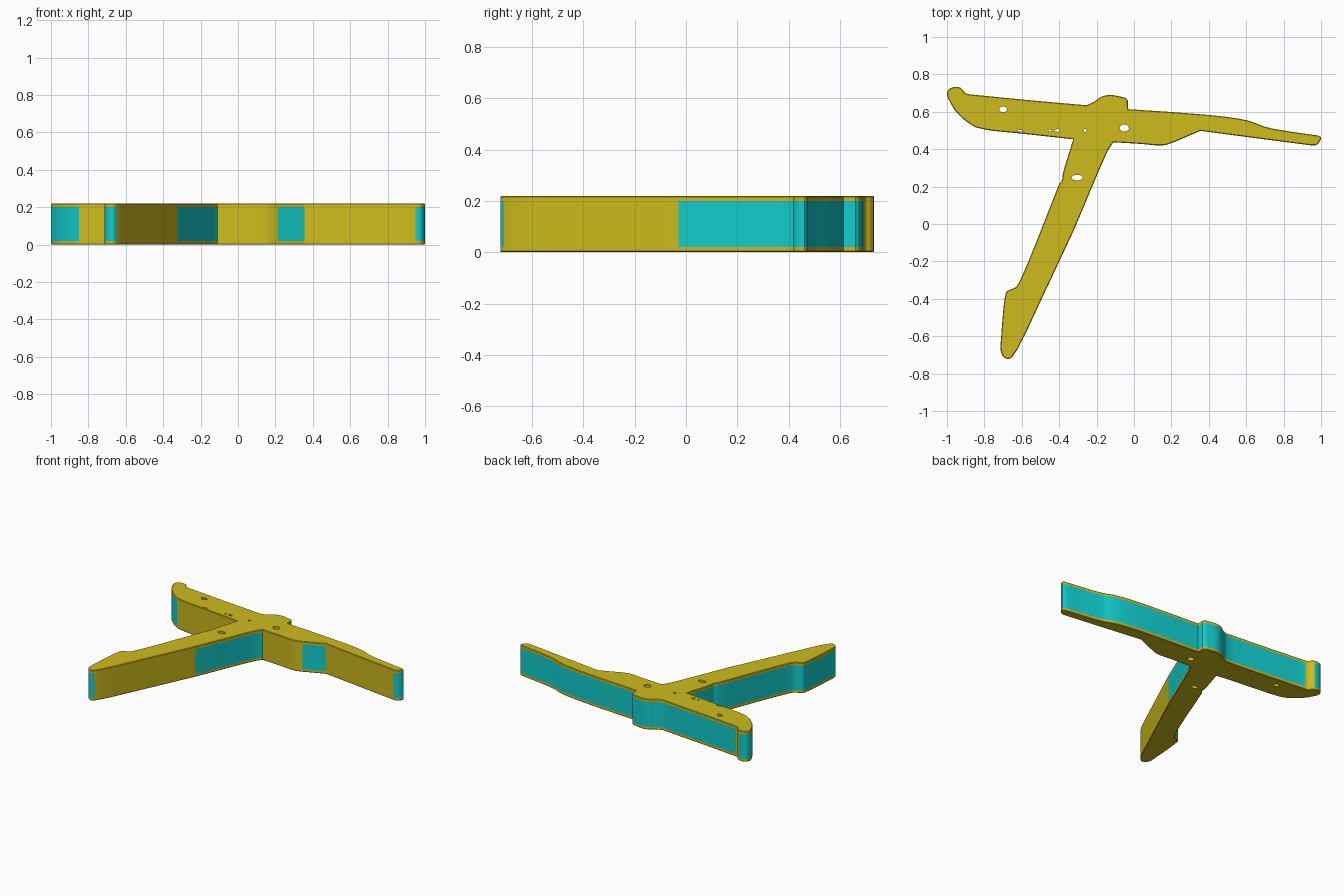
import bpy, bmesh, math
from mathutils import Vector

if "Cube" in bpy.data.objects:
    bpy.data.objects.remove(bpy.data.objects["Cube"])

H, RIM, CH = 0.22, 0.02, 0.004


def material(name, rgb):
    m = bpy.data.materials.new(name)
    m.diffuse_color = (*rgb, 1)
    m.use_nodes = True
    m.node_tree.nodes["Principled BSDF"].inputs["Base Color"].default_value = m.diffuse_color
    return m


def spline(pts, steps=5):
    """Centripetal Catmull-Rom through the points, without the last one."""
    p = [Vector(q) for q in pts]
    if len(p) == 2:
        return p[:1]
    p = [2 * p[0] - p[1]] + p + [2 * p[-1] - p[-2]]
    out = []
    for a, b, c, d in zip(p, p[1:], p[2:], p[3:]):
        t1 = (b - a).length ** 0.5
        t2 = t1 + (c - b).length ** 0.5
        t3 = t2 + (d - c).length ** 0.5
        for i in range(steps):
            t = t1 + (t2 - t1) * i / steps
            a1 = a.lerp(b, t / t1)
            a2 = b.lerp(c, (t - t1) / (t2 - t1))
            a3 = c.lerp(d, (t - t2) / (t3 - t2))
            out.append(a1.lerp(a2, t / t2).lerp(a2.lerp(a3, (t - t1) / (t3 - t1)), (t - t1) / (t2 - t1)))
    return out


# Outline runs clockwise; each section is (inlay colour?, points)
Y, T = 0, 1
sections = [
    # rounded rear end and nub
    (T, [(-.85, .518), (-.905, .555), (-.955, .605), (-.985, .655), (-1, .695), (-.988, .722), (-.955, .733), (-.93, .73)]),
    (Y, [(-.93, .73), (-.914, .716), (-.905, .702), (-.885, .694)]),
    # long upper edge with bump and step
    (T, [(-.885, .694), (-.56, .662), (-.255, .635)]),
    (T, [(-.255, .635), (-.215, .653), (-.175, .68), (-.13, .69), (-.075, .682), (-.045, .674), (-.033, .66)]),
    (T, [(-.033, .66), (-.033, .614)]),
    (T, [(-.033, .614), (.25, .595), (.5, .572), (.62, .55), (.7, .52), (.8, .5), (.985, .473)]),
    # tip
    (T, [(.985, .473), (1, .462), (.985, .43), (.97, .421), (.95, .42)]),
    # lower edge
    (Y, [(.95, .42), (.75, .446), (.355, .498)]),
    (T, [(.355, .498), (.21, .436)]),
    (Y, [(.21, .436), (.17, .423), (.13, .42), (.05, .427), (-.11, .437)]),
    # leg, right side
    (T, [(-.11, .437), (-.135, .4), (-.17, .325), (-.32, -.03)]),
    (Y, [(-.32, -.03), (-.47, -.35), (-.615, -.655), (-.65, -.71)]),
    # leg, foot and left side
    (T, [(-.65, -.71), (-.67, -.723), (-.7, -.708), (-.713, -.675), (-.71, -.6), (-.69, -.39), (-.68, -.36),
         (-.66, -.35), (-.63, -.335), (-.595, -.27), (-.4, .215)]),
    (T, [(-.4, .215), (-.385, .235), (-.38, .27), (-.325, .453)]),
    # underside of the rear arm
    (Y, [(-.325, .453), (-.6, .483), (-.78, .502), (-.85, .518)]),
]
outline, flags = [], []
for flag, pts in sections:
    s = spline(pts)
    outline += s
    flags += [flag] * len(s)

n = len(outline)
inner = []
for i, p in enumerate(outline):
    d = (outline[(i + 1) % n] - outline[i - 1]).normalized()
    inner.append(p + Vector((d.y, -d.x)) * CH)

bm = bmesh.new()


def ring(pts, z):
    return [bm.verts.new((p.x, p.y, z)) for p in pts]


def bridge(a, b, mats=None):
    for i in range(len(a)):
        j = (i + 1) % len(a)
        f = bm.faces.new((a[i], a[j], b[j], b[i]))
        f.material_index = mats[i] if mats else Y


# Side wall: rims and coloured inlay band
rings = [ring(inner, 0), ring(outline, CH), ring(outline, RIM),
         ring(outline, H - RIM), ring(outline, H - CH), ring(inner, H)]
for k in range(5):
    bridge(rings[k], rings[k + 1], flags if k == 2 else None)

# Through holes: x, y, half width, half height
holes = [(-.70, .613, .021, .015), (-.61, .498, .018, .004), (-.45, .5, .007, .006), (-.41, .5, .015, .007),
         (-.262, .5, .009, .008), (-.052, .513, .025, .019), (-.304, .248, .03, .015)]
loops = {0: [rings[0]], 1: [rings[5]]}
for x, y, rx, ry in holes:
    pts = [Vector((x + rx * math.cos(a), y + ry * math.sin(a)))
           for a in (math.tau * i / 16 for i in range(16))]
    low, high = ring(pts, 0), ring(pts, H)
    bridge(low, high)
    loops[0].append(low)
    loops[1].append(high)

# Flat caps with the holes left open
for cap in loops.values():
    edges = [bm.edges.get((l[i - 1], l[i])) for l in cap for i in range(len(l))]
    bmesh.ops.triangle_fill(bm, edges=edges, use_beauty=True, use_dissolve=False)
bmesh.ops.recalc_face_normals(bm, faces=bm.faces[:])

me = bpy.data.meshes.new("body_with_inlays")
bm.to_mesh(me)
bm.free()
me.materials.append(material("yellow", (.62, .5, .012)))
me.materials.append(material("teal", (.006, .62, .62)))
ob = bpy.data.objects.new("body_with_inlays", me)
bpy.context.collection.objects.link(ob)
bpy.context.view_layer.objects.active = ob
ob.select_set(True)
bpy.ops.object.shade_smooth_by_angle(angle=math.radians(30))
